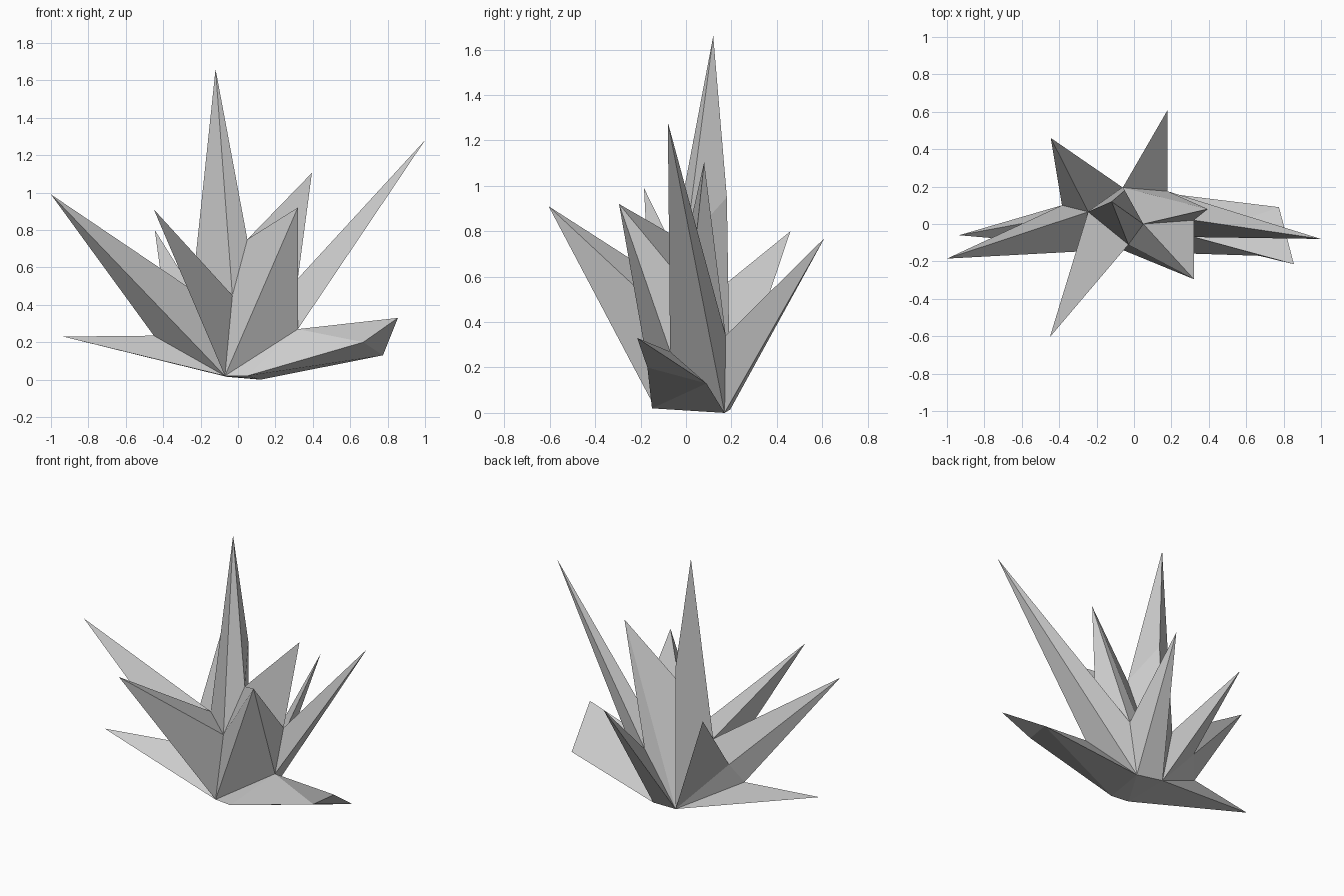
import bpy, bmesh

if "Cube" in bpy.data.objects:
    bpy.data.objects.remove(bpy.data.objects["Cube"])

# shared corner points of the low-poly core
core = {
    "front": (-0.07, -0.135, 0.02), "back": (-0.06, 0.195, 0.015),
    "chest": (-0.03, -0.11, 0.45), "left_top": (-0.245, 0.065, 0.48),
    "right_top": (0.05, 0.0, 0.75), "back_top": (-0.05, 0.18, 0.95),
    "right_low": (0.32, -0.07, 0.27), "right_high": (0.32, 0.02, 0.54),
    "right_back": (0.18, 0.175, 0.34), "foot_back": (0.12, 0.17, 0.0),
    "foot_front": (0.05, -0.15, 0.02),
    "left_back": (-0.385, 0.10, 0.36), "left_low": (-0.45, 0.03, 0.235),
    # blunt end of the low right-hand shard
    "end_top": (0.855, -0.215, 0.33), "end_front": (0.67, -0.17, 0.20),
    "end_back": (0.775, 0.09, 0.13),
}

# each spike: tip point and the ring of core corners it grows from
spikes = [
    ((-0.12, 0.12, 1.66), "chest right_top back_top left_top"),
    ((-0.45, -0.605, 0.91), "chest left_top front"),
    ((-1.00, -0.185, 0.99), "left_top left_back left_low front"),
    ((-0.445, 0.46, 0.80), "left_top back left_back"),
    ((-0.935, -0.06, 0.23), "left_low back front"),
    ((0.32, -0.295, 0.92), "front chest right_top right_high right_low"),
    ((0.395, 0.08, 1.105), "right_top right_high right_back back"),
    ((1.00, -0.08, 1.28), "right_low right_high right_back foot_back"),
    ((0.18, 0.61, 0.77), "right_back foot_back back"),
]

# flat facets: back ridge of the tall spike, left filler, low shard, underside
facets = [
    "right_top back back_top", "left_top back back_top",
    "left_back left_low back",
    "right_low end_top end_back", "right_low end_back foot_back",
    "front foot_front right_low", "foot_front end_front right_low",
    "end_front end_top right_low",
    "end_front end_top end_back",
    "foot_front end_front end_back", "foot_front end_back foot_back",
    "front foot_front foot_back", "front foot_back back",
]

bm = bmesh.new()
v = {name: bm.verts.new(p) for name, p in core.items()}

for tip, ring in spikes:
    t = bm.verts.new(tip)
    names = ring.split()
    for a, b in zip(names, names[1:] + names[:1]):
        bm.faces.new((t, v[a], v[b]))

for f in facets:
    bm.faces.new([v[n] for n in f.split()])

bmesh.ops.recalc_face_normals(bm, faces=bm.faces[:])
mesh = bpy.data.meshes.new("crystal_cluster")
bm.to_mesh(mesh)
bm.free()
bpy.context.collection.objects.link(bpy.data.objects.new("crystal_cluster", mesh))
